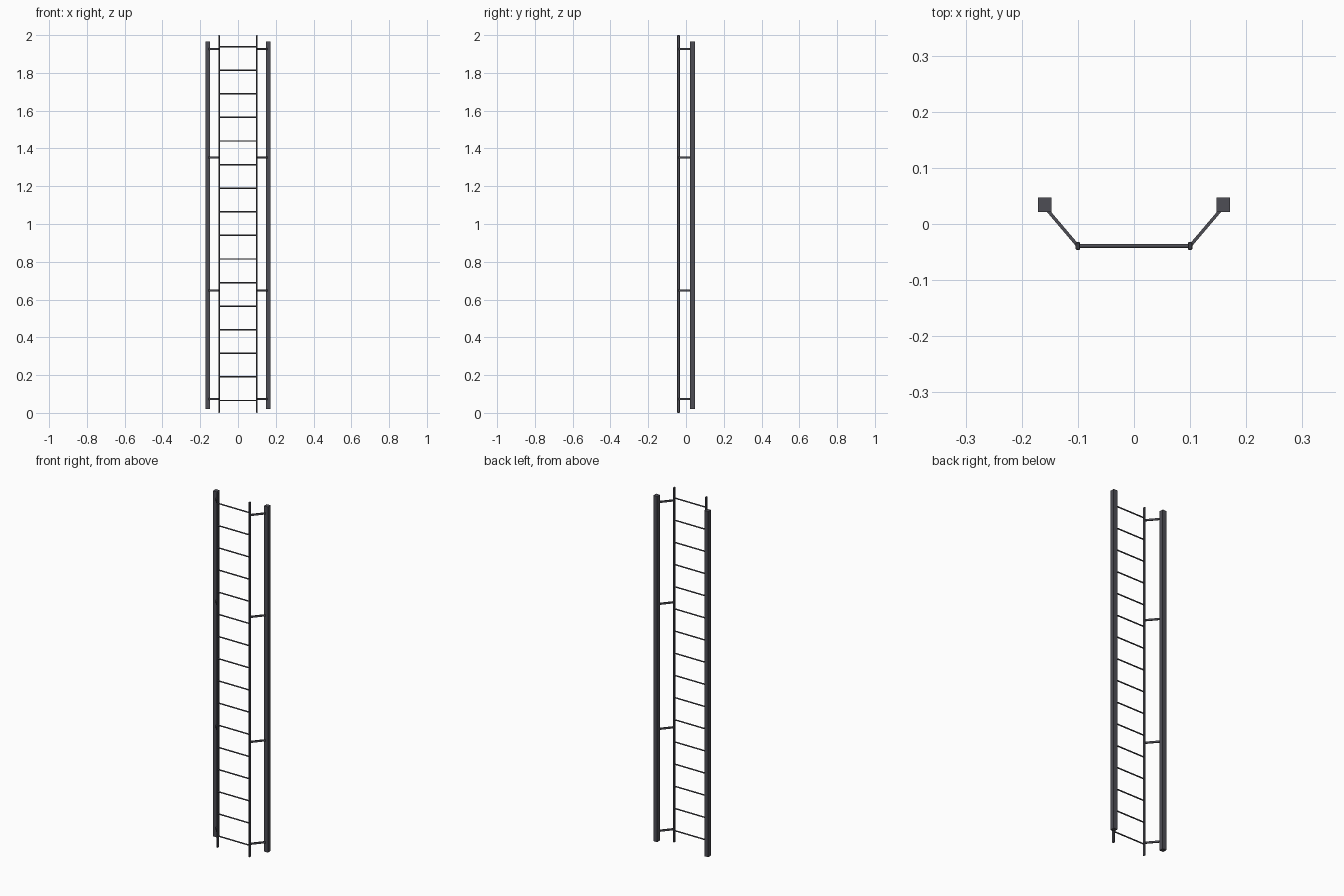
import bpy, math
from mathutils import Vector

if "Cube" in bpy.data.objects:
    bpy.data.objects.remove(bpy.data.objects["Cube"])

steel = bpy.data.materials.new("dark grey steel")
steel.diffuse_color = (0.075, 0.075, 0.09, 1)
steel.use_nodes = True
steel.node_tree.nodes["Principled BSDF"].inputs["Base Color"].default_value = steel.diffuse_color


def box(name, size, loc, rot_z=0, bevel=0):
    bpy.ops.mesh.primitive_cube_add(size=1, location=loc, rotation=(0, 0, rot_z))
    o = bpy.context.object
    o.name = name
    o.scale = size
    bpy.ops.object.transform_apply(location=False, rotation=False, scale=True)
    if bevel:
        m = o.modifiers.new("bevel", "BEVEL")
        m.width, m.segments = bevel, 1
    o.data.materials.append(steel)
    return o


# Rungs between the two rails
for i in range(16):
    bpy.ops.mesh.primitive_cylinder_add(vertices=8, radius=0.0037, depth=0.2,
                                        location=(0, -0.0392, 0.0655 + i * 0.1249),
                                        rotation=(0, math.pi / 2, 0))
    o = bpy.context.object
    o.name = "rung_%d" % (i + 1)
    o.data.materials.append(steel)
    bpy.ops.object.shade_smooth_by_angle(angle=math.radians(60))

for side, s in (("left", -1), ("right", 1)):
    # Slim flat climbing rail
    box(side + "_rail", (0.008, 0.0145, 2.0), (s * 0.1, -0.0393, 1.0), bevel=0.002)
    # Thick square wall post
    box(side + "_post", (0.024, 0.025, 1.947), (s * 0.159, 0.0343, 0.9935))
    # Angled brackets joining rail and post
    a, b = Vector((s * 0.1005, -0.0385, 0)), Vector((s * 0.157, 0.028, 0))
    d, mid = b - a, (a + b) / 2
    for i, z in enumerate((0.0735, 0.6475, 1.3515, 1.9255)):
        box("%s_bracket_%d" % (side, i + 1), (d.length, 0.0058, 0.01),
            (mid.x, mid.y, z), math.atan2(d.y, d.x))
